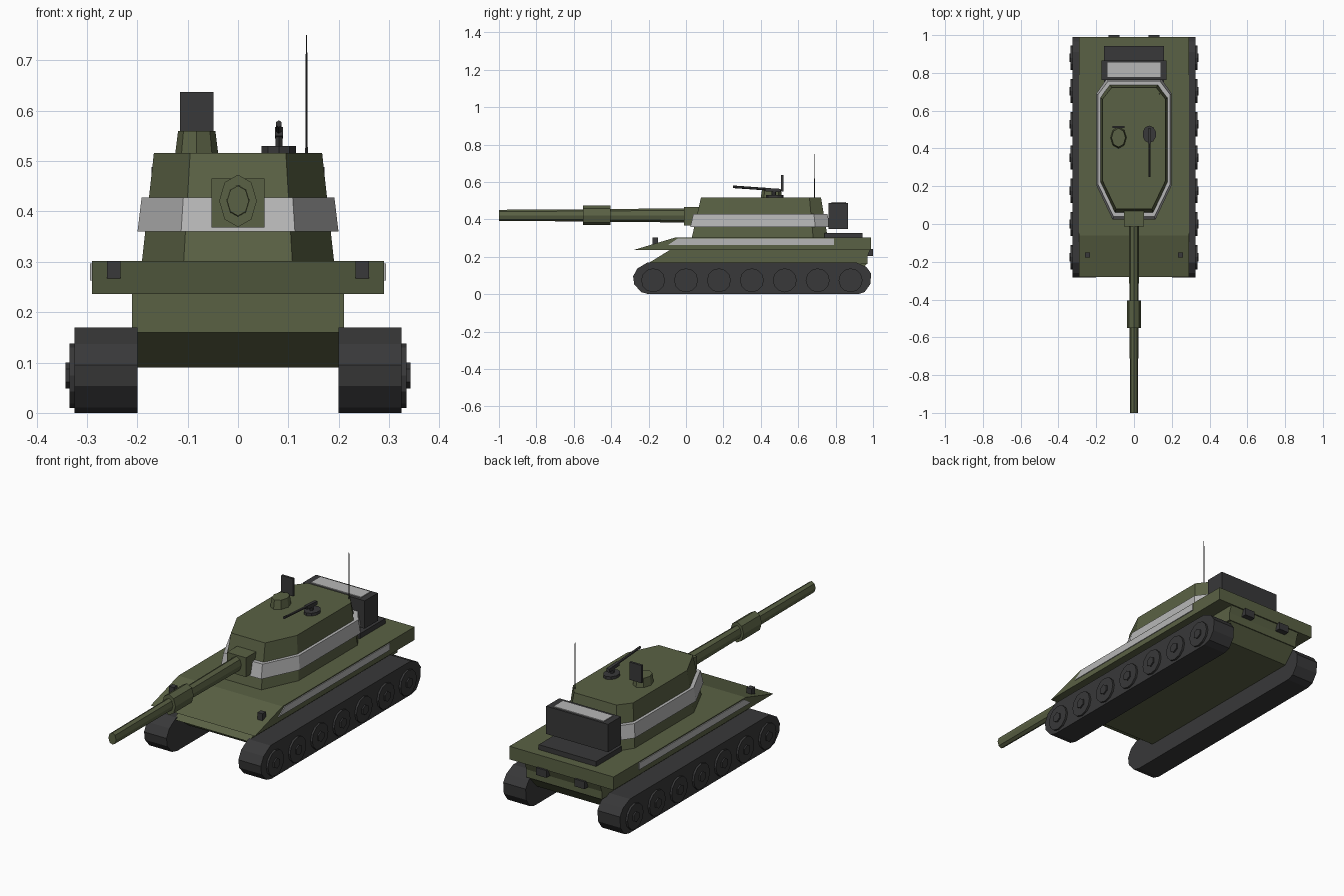
import bpy, bmesh, math

if "Cube" in bpy.data.objects:
    bpy.data.objects.remove(bpy.data.objects["Cube"])


def material(name, rgb):
    m = bpy.data.materials.new(name)
    m.diffuse_color = (*rgb, 1)
    m.use_nodes = True
    m.node_tree.nodes["Principled BSDF"].inputs["Base Color"].default_value = m.diffuse_color
    return m


GREEN = material("olive green", (0.102, 0.120, 0.058))
DARK = material("dark grey", (0.040, 0.040, 0.041))
LIGHT = material("light grey", (0.47, 0.47, 0.47))


def loft(name, rings, mat):
    """Skin a list of equal-sized point rings into a closed solid."""
    bm = bmesh.new()
    vs = [[bm.verts.new(p) for p in ring] for ring in rings]
    n = len(vs[0])
    for a, b in zip(vs, vs[1:]):
        for i in range(n):
            j = (i + 1) % n
            bm.faces.new((a[i], a[j], b[j], b[i]))
    bm.faces.new(vs[0])
    bm.faces.new(vs[-1])
    bmesh.ops.recalc_face_normals(bm, faces=bm.faces)
    me = bpy.data.meshes.new(name)
    bm.to_mesh(me)
    bm.free()
    me.materials.append(mat)
    ob = bpy.data.objects.new(name, me)
    bpy.context.collection.objects.link(ob)
    return ob


def prism(name, profile, x0, x1, mat):
    """Extrude a (y, z) profile along x."""
    return loft(name, [[(x, y, z) for y, z in profile] for x in (x0, x1)], mat)


def box(name, x0, x1, y0, y1, z0, z1, mat):
    return prism(name, [(y0, z0), (y1, z0), (y1, z1), (y0, z1)], x0, x1, mat)


def ellipse(n, ra, rb):
    return [(ra * math.sin(2 * math.pi * i / n), rb * math.cos(2 * math.pi * i / n))
            for i in range(n)]


# ---- running gear ----
track_profile = [(-0.205, 0.17), (-0.26, 0.137), (-0.283, 0.095), (-0.277, 0.053),
                 (-0.24, 0.011), (-0.20, 0), (0.92, 0), (0.955, 0.011),
                 (0.985, 0.053), (0.99, 0.11), (0.965, 0.145), (0.91, 0.17)]
for s, side in ((-1, "left"), (1, "right")):
    prism(f"{side}_track", track_profile, s * 0.2, s * 0.325, DARK)
    for k in range(7):
        yc = -0.176 + 0.176 * k
        for part, r, n, x0, x1 in (("wheel", 0.064, 12, 0.32, 0.335),
                                   ("hub", 0.026, 6, 0.33, 0.342)):
            prism(f"{side}_{part}_{k + 1}",
                  [(yc + a, 0.074 + b) for a, b in ellipse(n, r, r)],
                  s * x0, s * x1, DARK)

# ---- hull ----
prism("belly", [(-0.10, 0.09), (0.90, 0.09), (0.97, 0.165), (-0.20, 0.165)],
      -0.2, 0.2, GREEN)
prism("lower_hull", [(-0.21, 0.16), (0.97, 0.16), (0.97, 0.20), (0.985, 0.24), (-0.08, 0.24)],
      -0.21, 0.21, GREEN)
prism("upper_hull", [(-0.28, 0.236), (0.99, 0.236), (0.99, 0.302), (-0.06, 0.302)],
      -0.29, 0.29, GREEN)
for s, side in ((-1, "left"), (1, "right")):
    prism(f"{side}_hull_stripe", [(-0.096, 0.263), (0.79, 0.263), (0.79, 0.297), (-0.045, 0.297)],
          s * 0.286, s * 0.294, LIGHT)
    box(f"{side}_headlight", s * 0.233, s * 0.26, -0.178, -0.15, 0.262, 0.302, DARK)
    box(f"{side}_tail_light", s * 0.078, s * 0.135, 0.965, 1.0, 0.203, 0.24, DARK)
box("engine_grille", -0.16, 0.16, 0.74, 0.943, 0.295, 0.327, DARK)

# ---- turret ----
Z0, Z1 = 0.298, 0.516
BASE = [(0.108, 0.03), (0.191, 0.21), (0.191, 0.68), (0.14, 0.758)]
TOP = [(0.095, 0.08), (0.167, 0.23), (0.167, 0.66), (0.118, 0.722)]


def turret_ring(z, sx=1.0, sy=1.0):
    """Eight-sided turret outline at height z, optionally swollen."""
    t = (z - Z0) / (Z1 - Z0)
    half = [((a + (c - a) * t) * sx, 0.4 + (b + (d - b) * t - 0.4) * sy)
            for (a, b), (c, d) in zip(BASE, TOP)]
    return [(x, y, z) for x, y in half] + [(-x, y, z) for x, y in reversed(half)]


loft("turret", [turret_ring(Z0), turret_ring(Z1)], GREEN)
loft("turret_band", [turret_ring(z, 1.083, 1.06) for z in (0.36, 0.428)], LIGHT)
box("stowage_bin", -0.172, 0.172, 0.762, 0.866, 0.348, 0.488, DARK)
box("bin_lid", -0.14, 0.14, 0.779, 0.855, 0.485, 0.492, LIGHT)

# ---- gun ----
box("mantlet", -0.053, 0.053, -0.012, 0.075, 0.368, 0.465, GREEN)


def barrel(name, y0, y1, r0, r1):
    loft(name, [[(0.72 * a, y, 0.421 + b) for a, b in ellipse(8, r, r)]
                for y, r in ((y0, r0), (y1, r1))], GREEN)


barrel("barrel_muzzle", -1.0, -0.54, 0.030, 0.032)
barrel("barrel_sleeve", -0.55, -0.405, 0.052, 0.052)
barrel("barrel_base", -0.41, 0.0, 0.034, 0.038)


# ---- roof fittings ----
def stack(name, x, y, n, rings, mat):
    """Upright tapered cylinder from (z, rx, ry) rings."""
    loft(name, [[(x + a, y + b, z) for a, b in ellipse(n, rx, ry)]
                for z, rx, ry in rings], mat)


stack("cupola", -0.082, 0.457, 8, [(0.512, 0.043, 0.058), (0.56, 0.037, 0.050)], GREEN)
box("hatch_plate", -0.115, -0.049, 0.508, 0.52, 0.548, 0.637, DARK)
stack("machine_gun_mount", 0.081, 0.475, 10, [(0.512, 0.036, 0.046), (0.53, 0.036, 0.046)], DARK)
stack("machine_gun_post", 0.081, 0.47, 6, [(0.525, 0.008, 0.012), (0.555, 0.008, 0.012)], DARK)
prism("machine_gun_body", [(0.425, 0.55), (0.505, 0.545), (0.505, 0.563), (0.425, 0.568)],
      0.073, 0.089, DARK)
loft("machine_gun_barrel", [[(0.081 + a, y, z + b) for a, b in ellipse(6, 0.006, 0.007)]
                            for y, z in ((0.25, 0.574), (0.45, 0.56))], DARK)
stack("antenna", 0.136, 0.688, 6, [(0.505, 0.003, 0.003), (0.75, 0.0015, 0.0015)], DARK)
